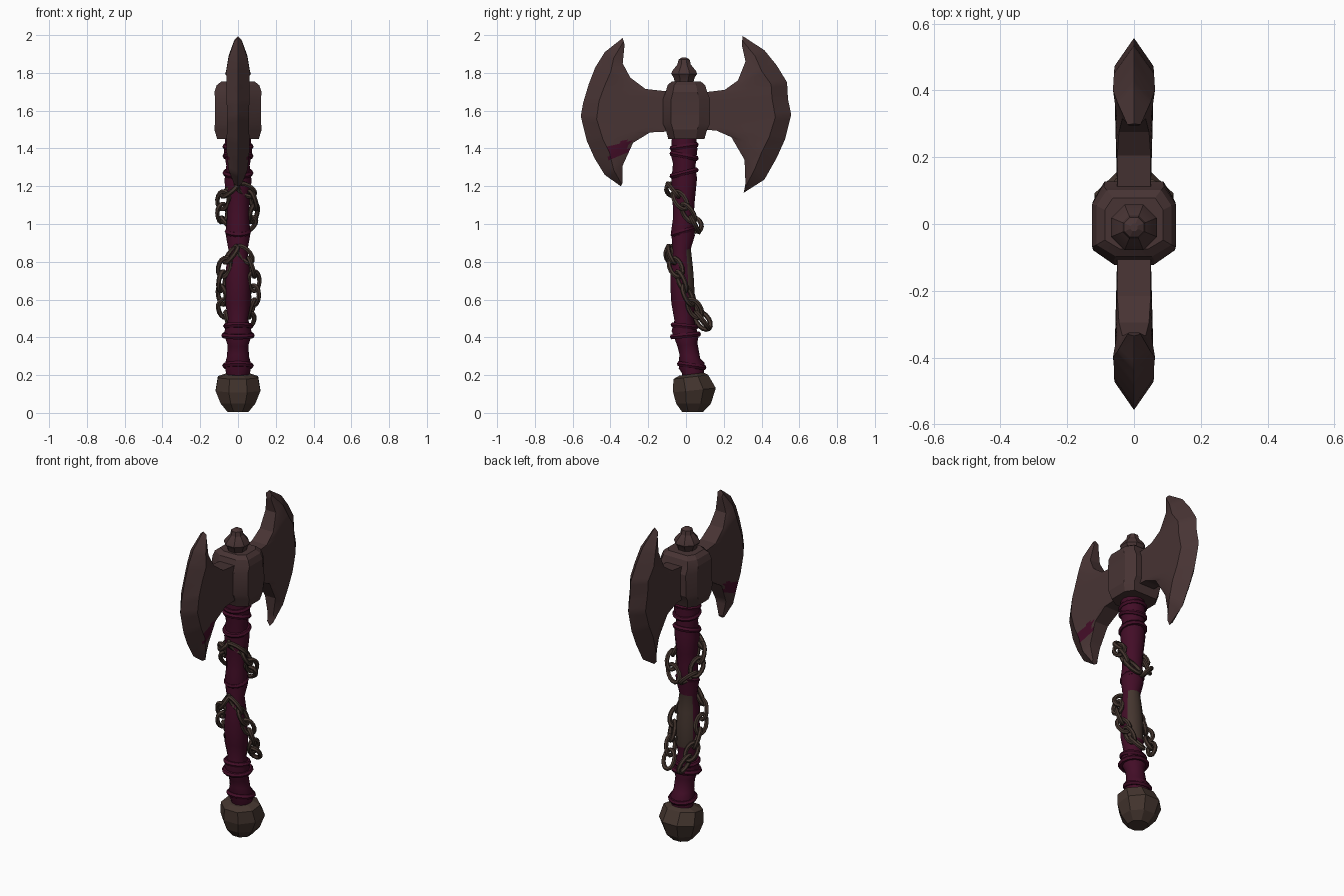
import bpy, bmesh, math
from mathutils import Vector

if "Cube" in bpy.data.objects:
    bpy.data.objects.remove(bpy.data.objects["Cube"])


def mat(name, col):
    m = bpy.data.materials.new(name)
    m.diffuse_color = (*col, 1)
    m.use_nodes = True
    m.node_tree.nodes["Principled BSDF"].inputs["Base Color"].default_value = m.diffuse_color
    return m


IRON = mat("dark iron", (0.064, 0.034, 0.034))
LEATHER = mat("maroon leather", (0.055, 0.004, 0.020))
CHAIN = mat("chain iron", (0.058, 0.036, 0.028))


def finish(name, bm, mats, rule=None, angle=30):
    """Turn a bmesh into an object, colour faces by rule, smooth by angle."""
    bmesh.ops.recalc_face_normals(bm, faces=bm.faces)
    bm.normal_update()
    if rule:
        for f in bm.faces:
            f.material_index = rule(f)
    me = bpy.data.meshes.new(name)
    bm.to_mesh(me)
    bm.free()
    for m in mats:
        me.materials.append(m)
    ob = bpy.data.objects.new(name, me)
    bpy.context.collection.objects.link(ob)
    if angle:
        bpy.ops.object.select_all(action='DESELECT')
        ob.select_set(True)
        bpy.context.view_layer.objects.active = ob
        bpy.ops.object.shade_smooth_by_angle(angle=math.radians(angle))
    return ob


def loft(bm, sections, closed=False):
    """Skin a list of closed point loops."""
    rings = [[bm.verts.new(p) for p in s] for s in sections]
    n = len(rings[0])
    pairs = list(zip(rings, rings[1:]))
    if closed:
        pairs.append((rings[-1], rings[0]))
    for a, b in pairs:
        for i in range(n):
            j = (i + 1) % n
            bm.faces.new((a[i], a[j], b[j], b[i]))
    if not closed:
        bm.faces.new(rings[0][::-1])
        bm.faces.new(rings[-1])


def oval(yc, z, rx, ry, n, tilt=0.0, phase=0.0):
    out = []
    for i in range(n):
        a = 2 * math.pi * (i + phase) / n
        y = ry * math.sin(a)
        out.append(Vector((rx * math.cos(a), yc + y, z + tilt * y)))
    return out


def ring_tube(bm, path, r, normal, sides=6):
    """Closed tube along a flat loop whose plane has the given normal."""
    n = len(path)
    secs = []
    for i, p in enumerate(path):
        t = (path[(i + 1) % n] - path[i - 1]).normalized()
        u = t.cross(normal).normalized()
        v = t.cross(u)
        secs.append([p + r * (math.cos(2 * math.pi * k / sides) * u +
                              math.sin(2 * math.pi * k / sides) * v) for k in range(sides)])
    loft(bm, secs, closed=True)


# Pommel: chunky faceted knob, tilted with the bent grip
bm = bmesh.new()
loft(bm, [oval(0.035, 0.005, 0.06, 0.06, 8, 0, .5), oval(0.04, 0.05, 0.10, 0.10, 8, 0, .5),
          oval(0.045, 0.12, 0.128, 0.122, 8, 0.1, .5), oval(0.025, 0.19, 0.115, 0.10, 8, 0.12, .5),
          oval(0.03, 0.205, 0.07, 0.07, 8, 0.12, .5)])
finish("pommel", bm, [CHAIN], angle=0)

# Grip: bent lumpy leather shaft; a bare strip shows on its back
GRIP = [(0.15, .035, .06), (0.20, .035, .06), (0.25, .03, .072), (0.30, .02, .058), (0.36, .008, .055),
        (0.42, -.005, .075), (0.50, -.012, .052), (0.57, -.015, .066), (0.68, -.02, .066),
        (0.78, -.022, .062), (0.86, -.022, .05), (0.95, -.016, .066), (1.04, -.014, .058),
        (1.14, -.012, .062), (1.23, -.01, .072), (1.31, -.01, .062), (1.38, -.01, .074), (1.48, -.01, .066)]
bm = bmesh.new()
loft(bm, [oval(y, z, r, r * 0.95, 12, 0.2 * (-1) ** i) for i, (z, y, r) in enumerate(GRIP)])


def bare_strip(f):
    c = f.calc_center_median()
    return 1 if f.normal.y > 0.6 and 0.55 < c.z < 0.9 else 0


finish("grip", bm, [LEATHER, CHAIN], bare_strip, 45)

# Leather wraps: slanted bands around the grip
bm = bmesh.new()
for z, y, r, tilt in [(1.41, -.01, .068, .15), (1.36, -.01, .068, -.2), (1.27, -.01, .068, .25),
                      (0.96, -.016, .056, .3), (0.46, -.008, .064, -.1), (0.41, -.003, .074, .1),
                      (0.25, .03, .069, -.15)]:
    ring_tube(bm, oval(y, z, r, r * 0.95, 14, tilt), 0.015, Vector((0, -tilt, 1)).normalized())
finish("leather_wraps", bm, [LEATHER], angle=50)

# Hub: chamfered eight-sided block
OUTLINE = [(.125, .07), (.09, .13), (-.09, .13), (-.125, .07),
           (-.125, -.08), (-.06, -.125), (.06, -.125), (.125, -.08)]
bm = bmesh.new()
loft(bm, [[Vector((x * s, y * t, z)) for x, y in OUTLINE]
          for z, s, t in [(1.45, .88, .75), (1.50, 1, .86), (1.53, .98, .98), (1.66, .97, .98),
                          (1.70, 1, .86), (1.735, .9, .78), (1.755, .7, .6)]])
finish("hub", bm, [IRON], angle=20)

# Finial: small eight-sided cap
bm = bmesh.new()
loft(bm, [oval(-.01, z, r, r, 8, 0, .5) for z, r in
          [(1.74, .05), (1.775, .06), (1.795, .074), (1.81, .068), (1.845, .038), (1.87, .032), (1.882, .012)]])
finish("finial", bm, [IRON], angle=20)

# Blades: cutting edge, thick ridge behind it, thinner web and neck
RIDGE_T = [.02, .05, .063, .06, .06, .058, .06, .06, .05, .02]
INNER_T = [.015, .035, .045, .05, .05, .05, .05, .045, .035, .015]
BACK = dict(
    outer=[(.335, 1.985), (.43, 1.91), (.48, 1.83), (.515, 1.74), (.545, 1.64),
           (.557, 1.57), (.525, 1.44), (.485, 1.35), (.43, 1.26), (.345, 1.20)],
    inner=[(.325, 1.95), (.335, 1.85), (.295, 1.775), (.215, 1.715), (.08, 1.70),
           (.08, 1.49), (.19, 1.485), (.28, 1.43), (.335, 1.31), (.335, 1.22)])
FORE = dict(
    outer=[(.30, 1.995), (.415, 1.92), (.48, 1.84), (.535, 1.75), (.54, 1.66),
           (.557, 1.58), (.525, 1.45), (.48, 1.35), (.415, 1.235), (.305, 1.165)],
    inner=[(.295, 1.95), (.315, 1.86), (.275, 1.76), (.205, 1.71), (.08, 1.695),
           (.08, 1.50), (.16, 1.495), (.24, 1.46), (.31, 1.34), (.315, 1.21)])


def stain(f):
    c = f.calc_center_median()
    u, v = c.y + 0.355, c.z - 1.395
    return 1 if abs(v - 0.4 * u) < 0.035 and abs(u) < 0.055 else 0


def blade(name, sign, outer, inner):
    bm = bmesh.new()
    secs = []
    for o, i, rt, it in zip(outer, inner, RIDGE_T, INNER_T):
        o, i = Vector((0, sign * o[0], o[1])), Vector((0, sign * i[0], i[1]))
        d = (i - o).length
        r = o.lerp(i, min(0.5, 0.085 / d))
        X = Vector((1, 0, 0))
        secs.append([o, r + X * rt, i + X * it, i - X * it, r - X * rt])
    loft(bm, secs)
    bmesh.ops.subdivide_edges(bm, edges=bm.edges[:], cuts=4, use_grid_fill=True)
    finish(name, bm, [IRON, LEATHER], stain, 25)


blade("left_blade", -1, **BACK)
blade("right_blade", 1, **FORE)

# Chains: links strung along a path and mirrored to both sides of the grip
UPPER = [(.015, -.085, 1.20), (.065, -.065, 1.18), (.088, -.015, 1.10), (.078, .035, 1.02), (.02, .062, .97)]
LOWER = [(.01, -.085, .87), (.06, -.07, .81), (.09, -.03, .71), (.085, .02, .60),
         (.06, .07, .51), (.045, .115, .47), (.03, .085, .385)]


def walk(pts, step):
    """Evenly spaced points along a polyline."""
    out, left = [pts[0]], step
    for a, b in zip(pts, pts[1:]):
        d = (b - a).length
        s = left
        while s <= d:
            out.append(a.lerp(b, s / d))
            s += step
        left = s - d
    return out


def chain(name, pts):
    bm = bmesh.new()
    for side in (1, -1):
        stops = walk([Vector((x * side, y, z)) for x, y, z in pts], 0.082)
        for k, (p, q) in enumerate(zip(stops, stops[1:])):
            mid, d = (p + q) / 2, (q - p).normalized()
            out = Vector((mid.x, mid.y, 0))
            out = (out - d * out.dot(d)).normalized()
            tan = d.cross(out)
            w = (out + tan * (0.9 if k % 2 else -0.9)).normalized()
            path = []
            for i in range(14):
                a = 2 * math.pi * i / 14
                path.append(mid + d * (0.056 * math.cos(a)) + w * (0.032 * math.sin(a)))
            ring_tube(bm, path, 0.0125, d.cross(w).normalized())
    finish(name, bm, [CHAIN], angle=50)


chain("upper_chain", UPPER)
chain("lower_chain", LOWER)
